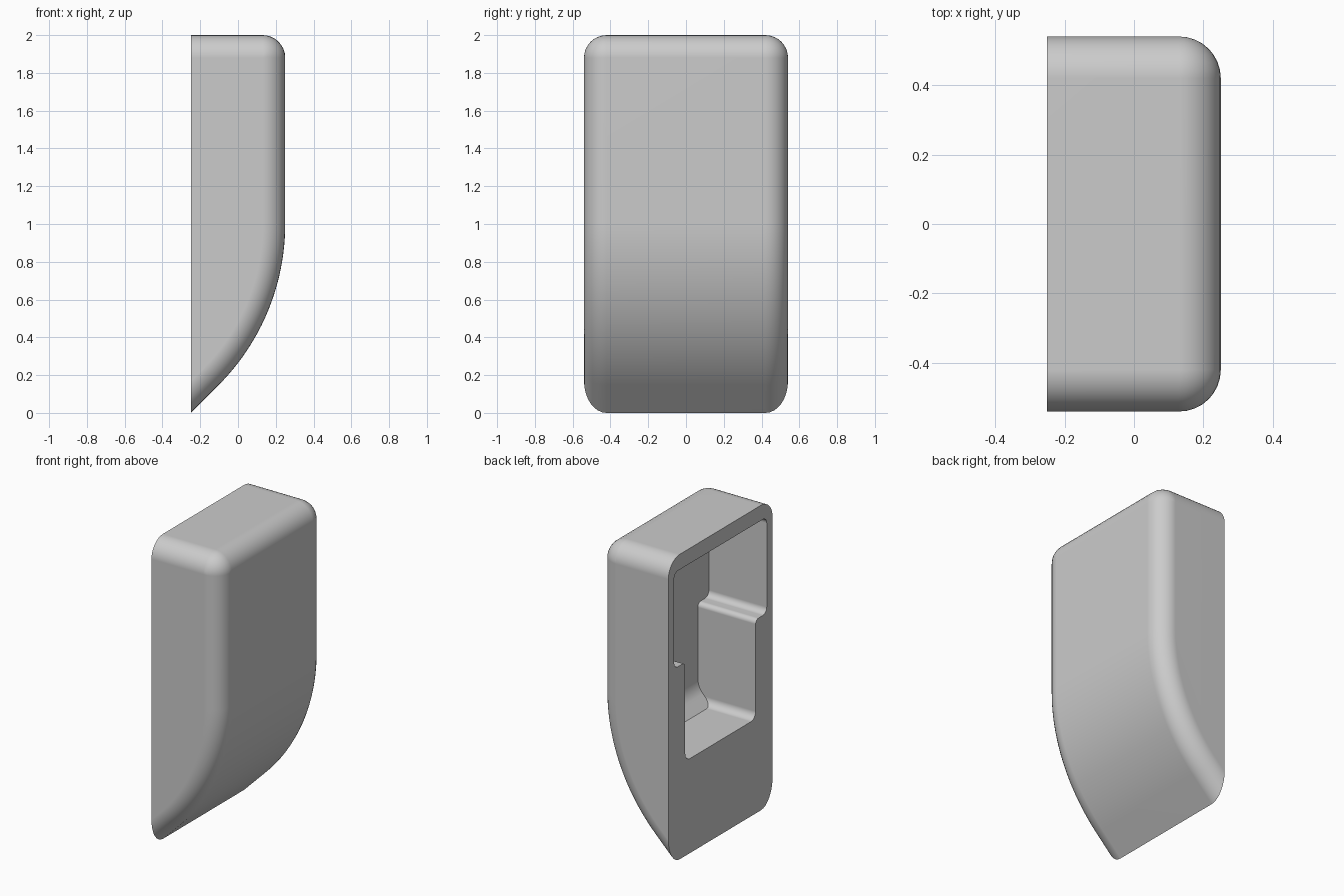
import bpy
import bmesh
from math import sin, cos, pi, tan
from mathutils import Vector

if "Cube" in bpy.data.objects:
    bpy.data.objects.remove(bpy.data.objects["Cube"], do_unlink=True)

BACK, FRONT, HALF_Y, TOP = -0.25, 0.25, 0.54, 2.0
R = 0.12            # fillet radius of the outer edges
SWEEP = 1.2077      # radius of the curved underside
BEND = 1.0          # height where the curve starts


def make_object(name, bm):
    bmesh.ops.recalc_face_normals(bm, faces=bm.faces)
    mesh = bpy.data.meshes.new(name)
    bm.to_mesh(mesh)
    bm.free()
    obj = bpy.data.objects.new(name, mesh)
    bpy.context.collection.objects.link(obj)
    return obj


def rounded(corners, steps=6):
    """Outline with each (a, b, radius) corner replaced by an arc."""
    out = []
    n = len(corners)
    for i, (a, b, r) in enumerate(corners):
        p = Vector((a, b))
        if r == 0:
            out.append(p)
            continue
        d1 = (Vector(corners[i - 1][:2]) - p).normalized()
        d2 = (Vector(corners[(i + 1) % n][:2]) - p).normalized()
        half = d1.angle(d2) / 2
        centre = p + (d1 + d2).normalized() * r / sin(half)
        start, end = p + d1 * r / tan(half), p + d2 * r / tan(half)
        u, v = start - centre, end - centre
        span = u.angle(v)
        for k in range(steps + 1):
            t = k / steps
            out.append(centre + (u * sin((1 - t) * span) + v * sin(t * span)) / sin(span))
    return out


def prism(name, outline, place, low, high):
    bm = bmesh.new()
    a, b = ([bm.verts.new(place(p, d)) for p in outline] for d in (low, high))
    bm.faces.new(a)
    bm.faces.new(b)
    for i in range(len(a)):
        bm.faces.new((a[i - 1], a[i], b[i], b[i - 1]))
    return make_object(name, bm)


def boolean(target, cutter, operation):
    mod = target.modifiers.new(operation, "BOOLEAN")
    mod.operation, mod.object, mod.solver = operation, cutter, "EXACT"
    bpy.ops.object.select_all(action="DESELECT")
    bpy.context.view_layer.objects.active = target
    target.select_set(True)
    bpy.ops.object.modifier_apply(modifier=mod.name)
    bpy.data.objects.remove(cutter, do_unlink=True)


# Outer body: fillet section swept along the side profile (spine point, normal)
def direction(angle):
    return Vector((cos(angle), 0, sin(angle)))


stations = [(Vector((BACK - 0.2, 0, TOP - R)), direction(pi / 2))]
for k in range(9):
    stations.append((Vector((FRONT - R, 0, TOP - R)), direction(pi / 2 * (1 - k / 8))))
centre = Vector((FRONT - SWEEP, 0, BEND))
for k in range(25):
    normal = direction(-pi / 4 * k / 24)
    stations.append((centre + normal * (SWEEP - R), normal))
last, normal = stations[-1]
stations.append((last + Vector((-0.5, 0, -0.5)), normal))

section = [(HALF_Y - R + R * cos(pi / 2 * k / 8), R * sin(pi / 2 * k / 8)) for k in range(9)]
section += [(-y, d) for y, d in reversed(section)]

bm = bmesh.new()
rows = [[bm.verts.new(p + n * d + Vector((0, y, 0))) for y, d in section] for p, n in stations]
for r1, r2 in zip(rows, rows[1:]):
    for j in range(len(section) - 1):
        bm.faces.new((r1[j], r1[j + 1], r2[j + 1], r2[j]))
for j in (0, -1):
    bm.faces.new([row[j] for row in rows])
bmesh.ops.remove_doubles(bm, verts=bm.verts, dist=0.0001)
cut = bmesh.ops.bisect_plane(bm, geom=bm.verts[:] + bm.edges[:] + bm.faces[:],
                             plane_co=(BACK, 0, 0), plane_no=(-1, 0, 0), clear_outer=True)
rim = [e for e in bm.edges if e.is_boundary]
bmesh.ops.edgenet_fill(bm, edges=rim)
body = make_object("hollow_body", bm)

# Stepped pocket: wide above, narrow below, with a sloped rounded inner end
side = [(0.365, 0.62, 0.05), (0.365, 1.27, 0.03), (0.48, 1.27, 0.04), (0.48, 1.9, 0.04)]
opening = rounded(side + [(-y, z, r) for y, z, r in reversed(side)])
pocket = prism("pocket_cutter", opening, lambda p, d: (d, p.x, p.y), BACK - 0.1, FRONT)
depth = rounded([(BACK - 0.2, 0.4, 0), (-0.15, 0.4, 0), (0.17, 0.72, 0.13),
                 (0.17, TOP, 0), (BACK - 0.2, TOP, 0)])
limit = prism("depth_limit", depth, lambda p, d: (p.x, d, p.y), -0.7, 0.7)
boolean(pocket, limit, "INTERSECT")
boolean(body, pocket, "DIFFERENCE")

# Single grey finish
grey = bpy.data.materials.new("plain_grey")
grey.use_nodes = True
colour = (0.6, 0.6, 0.6, 1)
grey.diffuse_color = colour
grey.node_tree.nodes["Principled BSDF"].inputs["Base Color"].default_value = colour
body.data.materials.clear()
body.data.materials.append(grey)

bpy.ops.object.select_all(action="DESELECT")
bpy.context.view_layer.objects.active = body
body.select_set(True)
bpy.ops.object.shade_smooth_by_angle(angle=pi / 6)
weighted = body.modifiers.new("even_shading", "WEIGHTED_NORMAL")
weighted.keep_sharp = True
